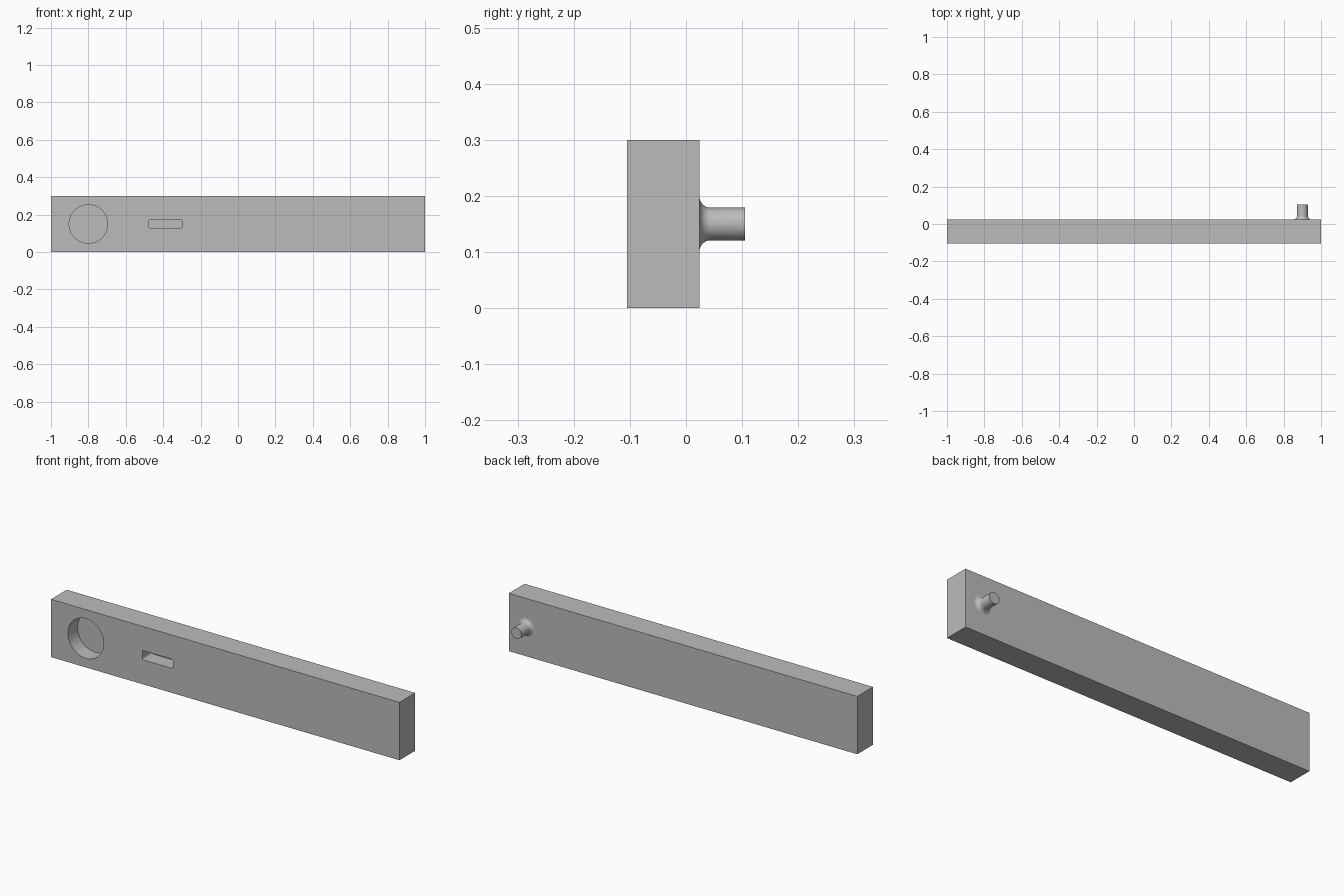
import bpy, bmesh
from math import sin, cos, pi
from mathutils import Matrix, Vector

cube = bpy.data.objects.get("Cube")
if cube:
    bpy.data.objects.remove(cube, do_unlink=True)

FRONT, BACK, TIP = -0.105, 0.024, 0.105
HEIGHT, MID = 0.3, 0.15
DEPTH = 0.08  # depth of the recesses

grey = bpy.data.materials.new("plain grey")
grey.use_nodes = True
grey.diffuse_color = (0.5, 0.5, 0.5, 1)
grey.node_tree.nodes["Principled BSDF"].inputs["Base Color"].default_value = (0.5, 0.5, 0.5, 1)


def make_object(name, bm):
    bmesh.ops.recalc_face_normals(bm, faces=bm.faces)
    mesh = bpy.data.meshes.new(name)
    bm.to_mesh(mesh)
    bm.free()
    mesh.materials.append(grey)
    obj = bpy.data.objects.new(name, mesh)
    bpy.context.collection.objects.link(obj)
    return obj


def activate(obj):
    bpy.ops.object.select_all(action='DESELECT')
    obj.select_set(True)
    bpy.context.view_layer.objects.active = obj


def prism(name, outline, y0, y1):
    """Extrude an outline of (x, z) points along y."""
    bm = bmesh.new()
    face = bm.faces.new([bm.verts.new((x, y0, z)) for x, z in outline])
    result = bmesh.ops.extrude_face_region(bm, geom=[face])
    moved = [v for v in result["geom"] if isinstance(v, bmesh.types.BMVert)]
    bmesh.ops.translate(bm, verts=moved, vec=(0, y1 - y0, 0))
    return make_object(name, bm)


def arc(cx, cz, r, start, sweep, steps):
    return [(cx + r * cos(start + sweep * i / steps),
             cz + r * sin(start + sweep * i / steps)) for i in range(steps + 1)]


def rounded_rect(x0, x1, z0, z1, r):
    corners = [(x1 - r, z1 - r), (x0 + r, z1 - r), (x0 + r, z0 + r), (x1 - r, z0 + r)]
    return [p for i, (x, z) in enumerate(corners)
            for p in arc(x, z, r, i * pi / 2, pi / 2, 5)]


# Long bar
bar = prism("bar", [(-1, 0), (1, 0), (1, HEIGHT), (-1, HEIGHT)], FRONT, BACK)

# Blind round socket and small slot cut into the front
recesses = {
    "round_socket_cutter": arc(-0.8, MID, 0.103, 0, 2 * pi, 64)[:-1],
    "slot_cutter": rounded_rect(-0.476, -0.3, 0.127, 0.175, 0.008),
}
for name, outline in recesses.items():
    cutter = prism(name, outline, FRONT - 0.05, FRONT + DEPTH)
    cutter.hide_render = True
    cut = bar.modifiers.new(name, 'BOOLEAN')
    cut.operation = 'DIFFERENCE'
    cut.solver = 'EXACT'
    cut.object = cutter
    activate(bar)
    bpy.ops.object.modifier_apply(modifier=cut.name)
    bpy.data.objects.remove(cutter, do_unlink=True)
activate(bar)
bpy.ops.object.shade_smooth_by_angle()

# Round peg with a filleted foot on the back, lathed around y
RADIUS, FILLET = 0.029, 0.02
profile = [(RADIUS + FILLET - FILLET * sin(a), BACK + FILLET - FILLET * cos(a))
           for a in (pi / 2 * i / 8 for i in range(9))]
profile += [(RADIUS, TIP), (0, TIP)]
bm = bmesh.new()
verts = [bm.verts.new((r, y, 0)) for r, y in profile]
edges = [bm.edges.new(pair) for pair in zip(verts, verts[1:])]
bmesh.ops.spin(bm, geom=verts + edges, cent=(0, 0, 0), axis=(0, 1, 0),
               angle=2 * pi, steps=48)
bmesh.ops.remove_doubles(bm, verts=bm.verts, dist=0.0001)
bmesh.ops.transform(bm, verts=bm.verts, matrix=Matrix.Translation(Vector((0.9, 0, MID))))
peg = make_object("peg", bm)
# Outward normals: the end cap must face +y
cap = max(peg.data.polygons, key=lambda p: p.center.y)
if cap.normal.y < 0:
    peg.data.flip_normals()
activate(peg)
bpy.ops.object.shade_smooth_by_angle()
